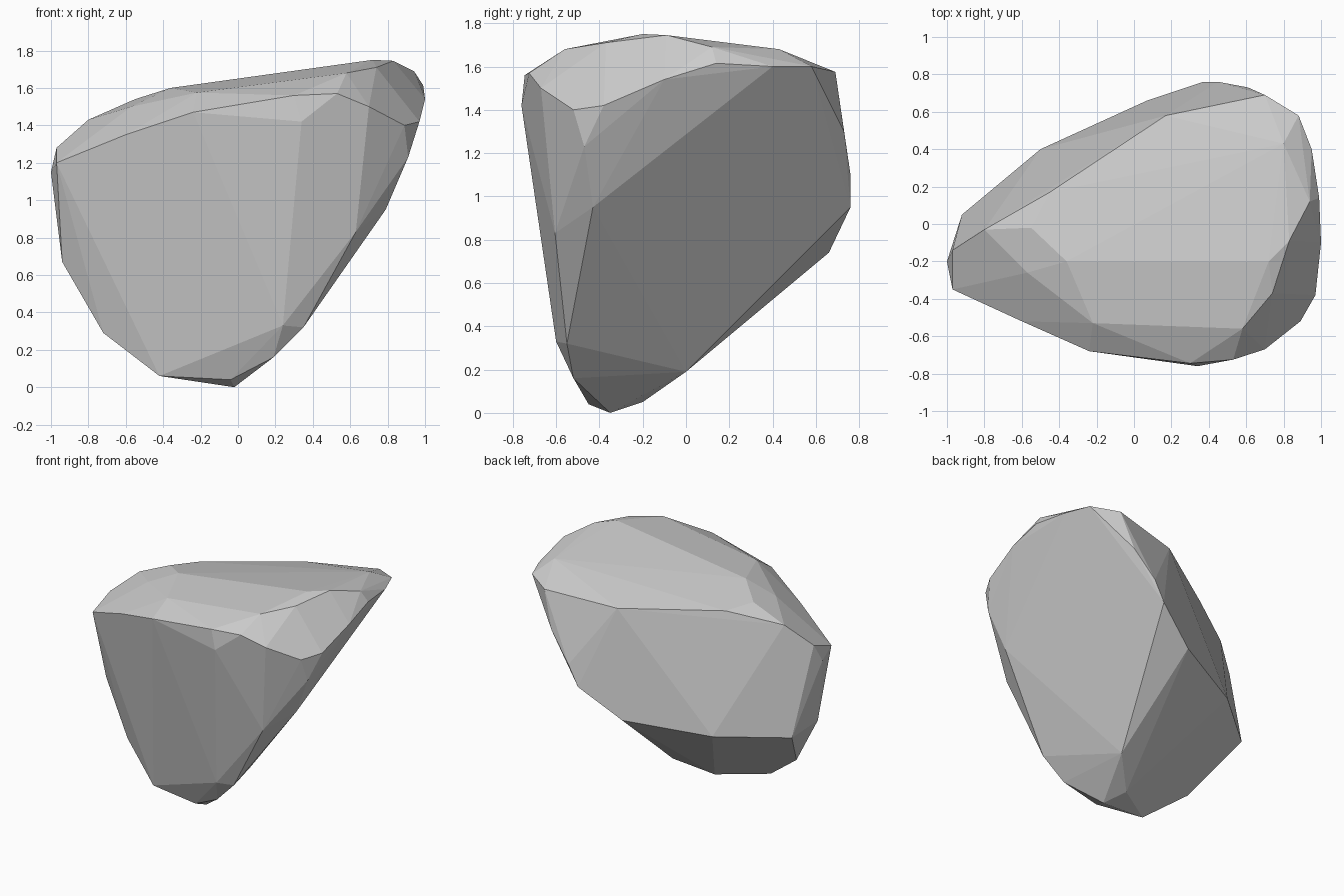
import bpy, bmesh, math

# Corner points of the boulder, grouped by region
top_slab = [(-.80, -.03, 1.43), (-.55, -.02, 1.54), (-.36, -.2, 1.6), (.72, -.2, 1.75),
            (.83, -.09, 1.745), (.80, .43, 1.68), (-.57, -.26, 1.5), (-.22, -.53, 1.575),
            (.58, -.56, 1.68), (.74, -.37, 1.71)]
back_ridge = [(-.97, -.14, 1.28), (-.45, .17, 1.52), (.17, .58, 1.53), (.70, .69, 1.575),
              (.88, .58, 1.6)]
front_shoulder = [(-.97, -.35, 1.2), (-.6, -.52, 1.35), (-.24, -.68, 1.47),
                  (.3, -.745, 1.56), (.34, -.76, 1.42), (.53, -.725, 1.57), (.7, -.67, 1.5),
                  (.89, -.52, 1.4)]
right_rim = [(.95, .4, 1.6), (.99, .14, 1.615), (1, -.1, 1.54), (.94, .12, 1.69),
             (.97, -.38, 1.42), (.91, -.47, 1.23), (.63, -.605, .83), (.79, -.43, .95),
             (.35, -.55, .32), (.24, -.6, .33)]
back_low = [(.61, .73, 1.3), (.45, .76, 1.1), (.37, .76, .95),
            (.25, .07, .42), (.07, .66, .74), (-.5, .4, .67)]
left_low = [(-1, -.2, 1.15), (-.94, -.23, .67), (-.92, .05, .64), (-.72, -.29, .29)]
foot = [(-.42, -.41, .06), (-.02, -.35, 0), (-.04, -.45, .04), (.19, -.52, .16),
        (.11, 0, .19), (-.1, -.2, .05)]


def hull_object(name, points):
    bm = bmesh.new()
    for p in points:
        bm.verts.new(p)
    bmesh.ops.convex_hull(bm, input=bm.verts)
    loose = [v for v in bm.verts if not v.link_faces]
    bmesh.ops.delete(bm, geom=loose, context='VERTS')
    # Merge nearly coplanar facets
    bmesh.ops.dissolve_limit(bm, angle_limit=math.radians(2),
                             verts=bm.verts, edges=bm.edges)
    bmesh.ops.recalc_face_normals(bm, faces=bm.faces)
    mesh = bpy.data.meshes.new(name)
    bm.to_mesh(mesh)
    bm.free()
    obj = bpy.data.objects.new(name, mesh)
    bpy.context.collection.objects.link(obj)
    return obj


# The faceted boulder
hull_object("boulder", top_slab + back_ridge + front_shoulder + right_rim
            + back_low + left_low + foot)
